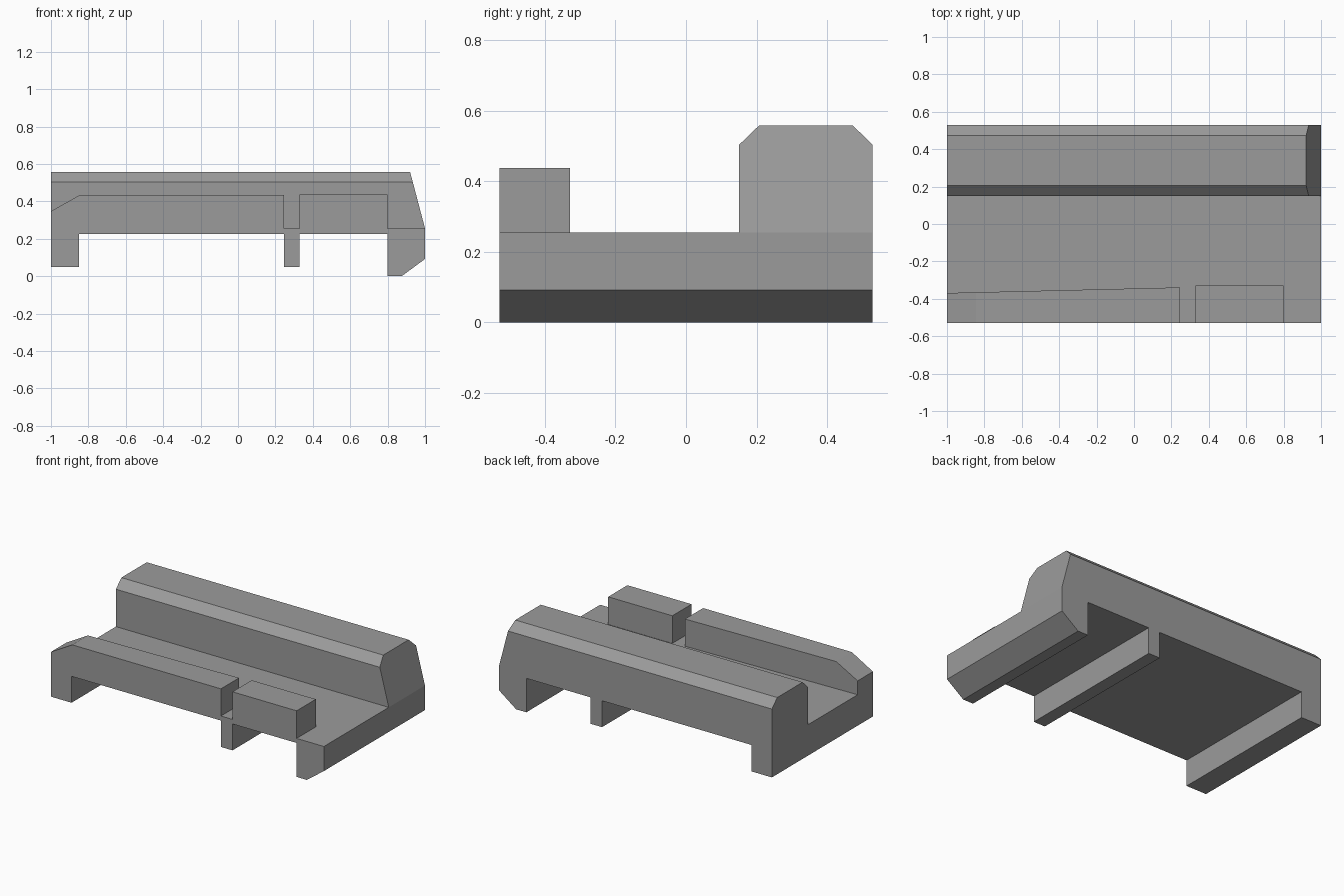
import bpy
import bmesh
from mathutils import Vector

cube = bpy.data.objects.get("Cube")
if cube:
    bpy.data.objects.remove(cube)

# One plain grey for the whole model
GREY = (0.33, 0.33, 0.33, 1)
grey = bpy.data.materials.new("grey")
grey.use_nodes = True
grey.diffuse_color = GREY
grey.node_tree.nodes["Principled BSDF"].inputs["Base Color"].default_value = GREY

HALF = 0.529    # half the depth
DECK = 0.255    # height of the deck


def extrude(name, points, direction):
    """Extrude a flat outline along a direction into a flat-faced solid."""
    bm = bmesh.new()
    face = bm.faces.new([bm.verts.new(p) for p in points])
    result = bmesh.ops.extrude_face_region(bm, geom=[face], use_keep_orig=True)
    moved = [v for v in result["geom"] if isinstance(v, bmesh.types.BMVert)]
    bmesh.ops.translate(bm, verts=moved, vec=Vector(direction))
    bmesh.ops.recalc_face_normals(bm, faces=bm.faces)
    mesh = bpy.data.meshes.new(name)
    bm.to_mesh(mesh)
    bm.free()
    mesh.materials.append(grey)
    obj = bpy.data.objects.new(name, mesh)
    bpy.context.collection.objects.link(obj)
    return obj


def front_profile(name, outline, depth):
    """Extrude an x-z outline backwards from the front plane."""
    return extrude(name, [(x, -HALF, z) for x, z in outline], (0, depth, 0))


# Deck with three crosswise feet below
front_profile("deck_with_feet", [
    (-1, 0.05), (-0.85, 0.05), (-0.85, 0.225), (0.245, 0.225),
    (0.245, 0.05), (0.33, 0.05), (0.33, 0.225), (0.8, 0.225),
    (0.8, 0), (0.875, 0), (1, 0.092), (1, DECK), (-1, DECK)], 2 * HALF)

# Tall rear ridge with chamfered top edges and a sloping left end
ridge = extrude("rear_ridge", [
    (-1, 0.15, DECK), (-1, 0.15, 0.503), (-1, 0.207, 0.558),
    (-1, 0.473, 0.558), (-1, HALF, 0.503), (-1, HALF, DECK)], (2, 0, 0))
for v in ridge.data.vertices:
    if v.co.x > 0:
        v.co.x = 1 - 0.08 * (v.co.z - DECK) / (0.558 - DECK)

# Long front rail, sloped at its end and tapering in depth
rail = front_profile("front_rail", [
    (-1, DECK), (0.245, DECK), (0.245, 0.435), (-0.845, 0.435), (-1, 0.347)], 0.19)
for v in rail.data.vertices:
    if v.co.y > -HALF + 0.01:
        v.co.y = -0.339 - 0.03 * (0.245 - v.co.x) / 1.245

# Short front block beside the rail
front_profile("front_block", [
    (0.33, DECK), (0.8, DECK), (0.8, 0.438), (0.33, 0.438)], 0.201)
